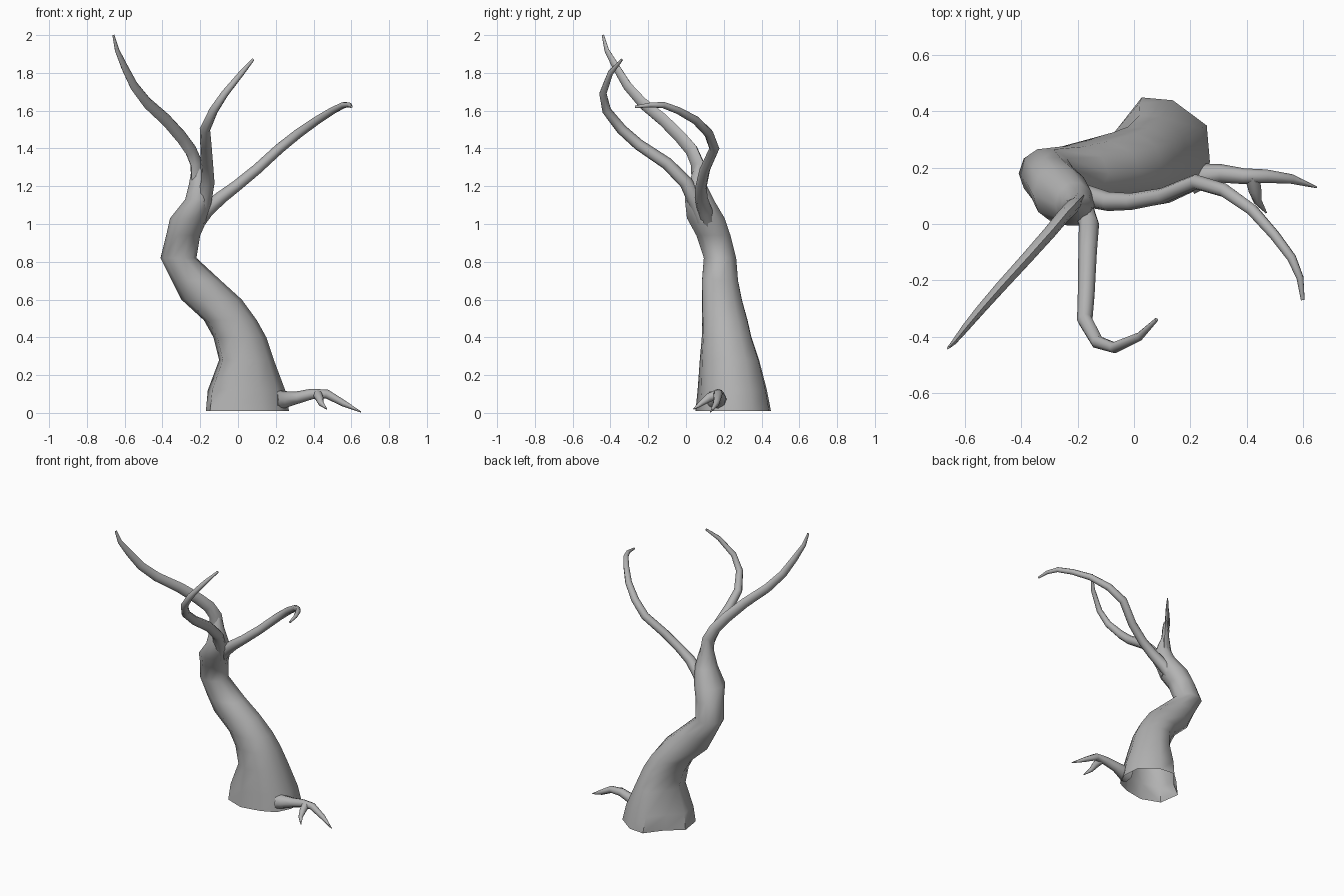
import bpy
import bmesh
import math
from mathutils import Vector

old_cube = bpy.data.objects.get("Cube")
if old_cube:
    bpy.data.objects.remove(old_cube, do_unlink=True)

CM = 0.01  # all measurements below are in hundredths of a unit

# Single grey bark colour
bark = bpy.data.materials.new("grey bark")
bark.use_nodes = True
bark_colour = (0.45, 0.45, 0.45, 1)
bark.diffuse_color = bark_colour
bark.node_tree.nodes["Principled BSDF"].inputs["Base Color"].default_value = bark_colour


def loft(name, rings, cap_start=False):
    """Join a series of equal-sized vertex rings into one smooth skin."""
    bm = bmesh.new()
    loops = [[bm.verts.new(point) for point in ring] for ring in rings]
    for lower, upper in zip(loops, loops[1:]):
        count = len(lower)
        for i in range(count):
            j = (i + 1) % count
            bm.faces.new((lower[i], lower[j], upper[j], upper[i]))
    if cap_start:
        bm.faces.new(list(reversed(loops[0])))
    bm.faces.new(loops[-1])
    mesh = bpy.data.meshes.new(name)
    bm.to_mesh(mesh)
    bm.free()
    mesh.materials.append(bark)
    obj = bpy.data.objects.new(name, mesh)
    bpy.context.collection.objects.link(obj)
    bpy.ops.object.select_all(action="DESELECT")
    obj.select_set(True)
    bpy.context.view_layer.objects.active = obj
    bpy.ops.object.shade_smooth_by_angle(angle=math.radians(55))


def limb(name, stations, sides=8, flat_axis=Vector(), flatten=0):
    """Tapered tube through stations of (x, y, z, radius), thinned along flat_axis."""
    points = [Vector(station[:3]) * CM for station in stations]
    rings = []
    previous = None
    normal = None
    for i, centre in enumerate(points):
        before = points[max(i - 1, 0)]
        after = points[min(i + 1, len(points) - 1)]
        tangent = (after - before).normalized()
        # Carry the ring direction along the path so the tube never twists
        if previous is None:
            normal = tangent.orthogonal().normalized()
        else:
            normal = previous.rotation_difference(tangent) @ normal
        side = tangent.cross(normal)
        previous = tangent
        ring = []
        for k in range(sides):
            angle = math.tau * k / sides
            offset = normal * math.cos(angle) + side * math.sin(angle)
            offset -= flat_axis * offset.dot(flat_axis) * flatten
            ring.append(centre + offset * stations[i][3] * CM)
        rings.append(ring)
    loft(name, rings, cap_start=True)


# Lobed foot outline, inside a box running from -1 to 1 both ways
foot = [(1, -.15), (.95, .5), (.4, .95), (-.1, 1), (-.52, .4),
        (-1, 0), (-.9, -.75), (-.3, -1), (.35, -.87), (.78, -.65)]

# Trunk levels: height, then x and y limits
levels = [
    (1, -17, 27, 5, 45),
    (12, -16, 25, 6, 43),
    (28, -10, 19, 7, 39),
    (40, -13, 15, 8, 35),
    (49, -18, 10, 8, 33),
    (60, -30, 2, 8, 30),
    (70, -35, -9, 8, 28),
    (82, -41, -22, 9, 27),
    (94, -38, -20, 5, 24),
    (103, -36, -16, 0, 21),
    (113, -28, -14, -1, 15),
    (121, -26, -15, 1, 11),
    (132, -24, -19, 5, 9),
]


def trunk_ring(level):
    """Foot outline fitted to the level, easing into an ellipse higher up."""
    z, left, right, front, back = level
    ease = min(z / 75, 1)
    ring = []
    for i, (u, v) in enumerate(foot):
        angle = math.tau * i / len(foot)
        x = u + (math.cos(angle) - u) * ease
        y = v + (math.sin(angle) - v) * ease
        ring.append(Vector((
            (left + right) / 2 + x * (right - left) / 2,
            (front + back) / 2 + y * (back - front) / 2,
            z)) * CM)
    return ring


# Trunk, hollow underneath
loft("trunk", [trunk_ring(level) for level in levels])

# Tall branch sweeping toward the front and the model's right, thin across its plane
limb("tall_branch", [
    (-22, 9, 106, 6), (-21, 7, 120, 4.8), (-22, 6, 132, 4.2), (-25, 3, 139, 4),
    (-30, -3, 146, 3.8), (-38, -12, 155, 3.5), (-48, -23, 164, 3.2),
    (-55, -31, 173, 2.8), (-60, -37, 183, 2.3), (-64, -42, 192, 1.5),
    (-66, -44, 200, .7)],
    flat_axis=Vector((1.15, -1, 0)).normalized(), flatten=.4)

# Middle branch reaching forward, then curling up
limb("front_branch", [
    (-21, 9, 102, 4), (-18, 5, 112, 4), (-16, 0, 122, 3.6), (-16.5, -10, 132, 3.3),
    (-17, -25, 142, 3), (-17.5, -34, 150, 2.8), (-13, -42, 160, 2.4),
    (-7, -44, 169, 2), (2, -40, 180, 1.5), (8, -34, 187, .7)])

# Side branch arching out over the model's left
limb("side_branch", [
    (-25, 13, 96, 4), (-17, 10, 107, 4), (-9, 8, 114, 3.4), (-1, 8, 120, 3),
    (10, 10, 129, 2.8), (22, 15, 140, 2.7), (32, 12, 148, 2.5), (42, 5, 155, 2.2),
    (50, -4, 160, 1.9), (56, -12, 163, 1.7), (59, -19, 163, 1.3), (60, -27, 162, .7)])

# Surface root with a smaller spur
limb("root", [
    (20, 16, 7, 5.5), (24, 17, 7, 4.6), (31, 18, 8, 3.3), (39, 17, 10, 2.8),
    (47, 17, 10, 2.4), (56, 16, 5, 1.7), (65, 13, .5, .3)])
limb("root_spur", [
    (42, 17, 10, 2.6), (43, 12, 8, 2.3), (44, 8, 5, 1.5), (47, 4, 2, .3)])
